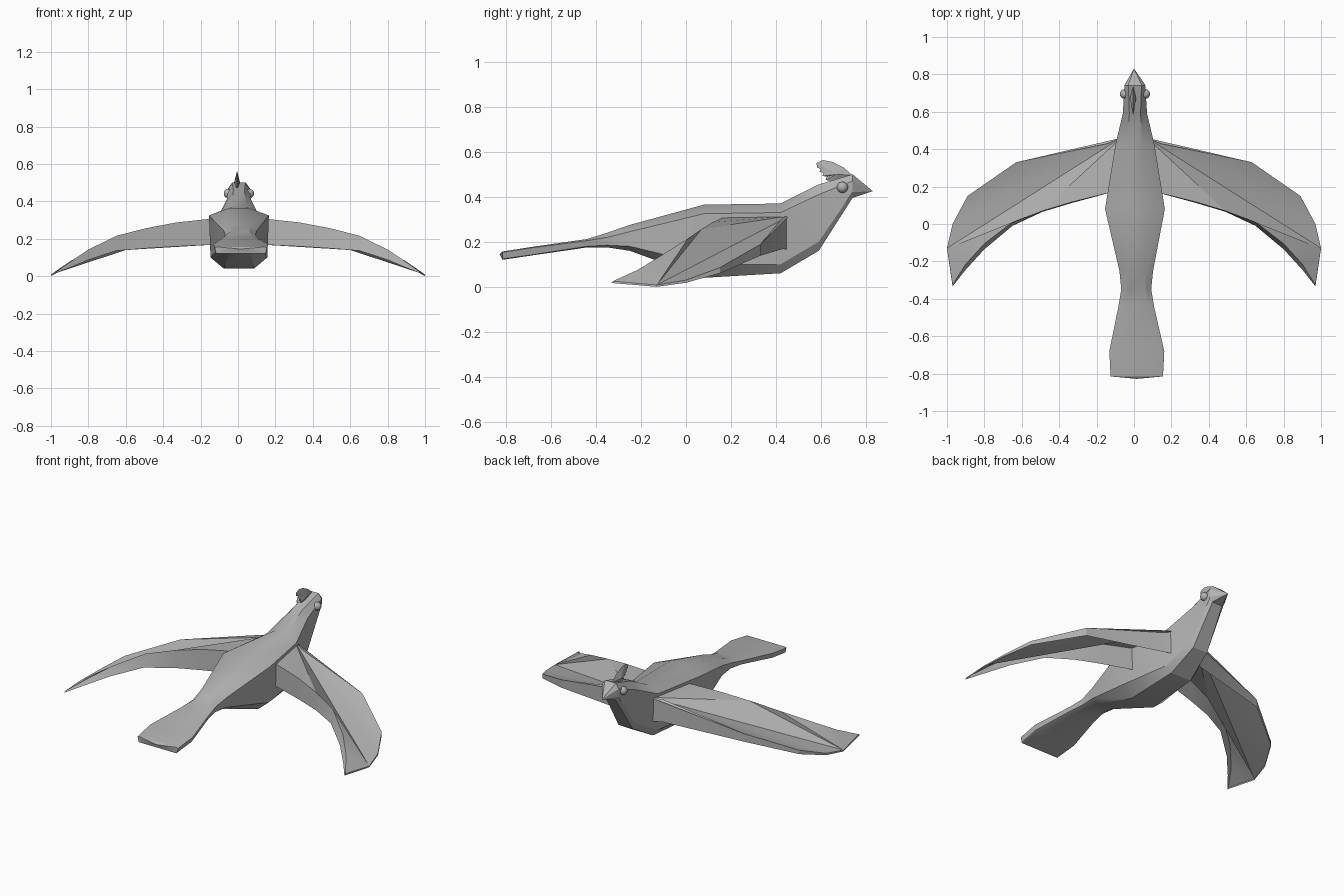
import bpy
import bmesh
from math import radians
from mathutils import Vector

cube = bpy.data.objects.get("Cube")
if cube:
    bpy.data.objects.remove(cube, do_unlink=True)

# One plain colour for the whole bird
grey = bpy.data.materials.new("plain grey")
grey.use_nodes = True
grey.diffuse_color = (0.45, 0.45, 0.45, 1)
grey.node_tree.nodes["Principled BSDF"].inputs["Base Color"].default_value = grey.diffuse_color


def finish(bm, name, smooth_angle=None):
    """Turn a bmesh into a named object with the grey material."""
    bmesh.ops.recalc_face_normals(bm, faces=bm.faces[:])
    mesh = bpy.data.meshes.new(name)
    bm.to_mesh(mesh)
    bm.free()
    mesh.materials.append(grey)
    obj = bpy.data.objects.new(name, mesh)
    bpy.context.scene.collection.objects.link(obj)
    if smooth_angle:
        bpy.ops.object.select_all(action='DESELECT')
        obj.select_set(True)
        bpy.context.view_layer.objects.active = obj
        bpy.ops.object.shade_smooth_by_angle(angle=radians(smooth_angle))


def fan(bm, hub, chain):
    """Triangles from one hub vertex to each edge of a chain."""
    for near, far in zip(chain, chain[1:]):
        bm.faces.new((hub, near, far))


def strip(bm, upper, lower):
    """Quads between two chains of equal length."""
    for i in range(len(upper) - 1):
        bm.faces.new((upper[i], upper[i + 1], lower[i + 1], lower[i]))


def section(y, centre, side, top, base, z_top, z_up, z_low, z_base):
    """Eight-sided body cross-section with separate top, side and base widths."""
    right = [(top, z_top), (side, z_up), (side * 0.95, z_low), (base, z_base)]
    left = [(-x, z) for x, z in reversed(right)]
    return [(centre + x, y, z) for x, z in right + left]


# Body and tail: one loft from the tail end to the face
stations = [
    (-.815, .015, .14, .13, .13, .157, .153, .124, .12),
    (-.68, .015, .147, .13, .13, .178, .174, .143, .14),
    (-.44, .012, .095, .07, .07, .212, .205, .18, .175),
    (-.35, .012, .08, .05, .05, .24, .22, .185, .175),
    (-.25, .012, .09, .05, .05, .275, .245, .18, .16),
    (.08, .005, .16, .05, .08, .365, .325, .1, .04),
    (.42, .005, .105, .04, .07, .37, .33, .1, .06),
    (.59, .005, .065, .03, .05, .455, .41, .2, .16),
    (.74, .005, .055, .035, .035, .5, .47, .42, .395),
]
bm = bmesh.new()
rings = [[bm.verts.new(p) for p in section(*s)] for s in stations]
for near, far in zip(rings, rings[1:]):
    strip(bm, near + near[:1], far + far[:1])
bm.faces.new(rings[-1])
# the tail end bows out slightly at its middle
fan(bm, bm.verts.new((.015, -.828, .145)), rings[0] + rings[0][:1])
finish(bm, "body_and_tail", 26)

# Beak: a pointed cap on the face
bm = bmesh.new()
beak_base = [bm.verts.new((x * 1.06, y, z)) for x, y, z in section(*stations[-1])]
fan(bm, bm.verts.new((0, .83, .425)), beak_base + beak_base[:1])
bm.faces.new(beak_base)
finish(bm, "beak")

# Wing edges: top point, then how far the edge drops below it
leading = [
    ((.07, .46, .315), .15),
    ((.14, .43, .31), .142),
    ((.63, .33, .188), .05),
    ((.89, .15, .085), .025),
    ((.97, 0, .03), .012),
    ((1, -.13, .008), .008),
]
# Trailing edges also lean back by a third value
trailing = [
    ((.1, .175, .312), .142, 0),
    ((.33, .118, .287), .128, .005),
    ((.49, .07, .257), .108, .005),
    ((.65, .01, .216), .08, .02),
    ((.8, -.105, .142), .055, .03),
    ((.9, -.215, .075), .03, .03),
    ((.97, -.325, .025), .008, .008),
]


def wing(name, mirror):
    """Hollow wing: a creased top skin with walls along both edges."""
    bm = bmesh.new()

    def edge(points):
        upper, lower = [], []
        for point, drop, lean in points:
            top = Vector((point[0] * mirror, point[1], point[2]))
            upper.append(bm.verts.new(top))
            lower.append(bm.verts.new(top - Vector((0, lean, drop))))
        strip(bm, upper, lower)
        return upper, lower

    lead, lead_low = edge([(point, drop, 0) for point, drop in leading])
    trail, trail_low = edge(trailing)
    root, corner = lead[0], lead[-1]
    knee = 2
    # front panel, inner panel, then the outer panel behind the crease
    fan(bm, root, lead[1:])
    fan(bm, root, trail[:knee + 1])
    bm.faces.new((root, trail[knee], corner))
    fan(bm, corner, trail[knee:])
    # wingtip edge
    strip(bm, [corner, trail[-1]], [lead_low[-1], trail_low[-1]])
    finish(bm, name, 20)


# Eyes: small round beads
def eye(name, mirror):
    bm = bmesh.new()
    bmesh.ops.create_uvsphere(bm, u_segments=16, v_segments=10, radius=.025)
    bmesh.ops.translate(bm, verts=bm.verts[:], vec=(.005 + .056 * mirror, .695, .442))
    finish(bm, name, 60)


for label, mirror in (("left", 1), ("right", -1)):
    wing(label + "_wing", mirror)
    eye(label + "_eye", mirror)

# Crest: a thin swept fin with a notched rear edge, ridged on both sides
outline = [(.74, .495), (.7, .53), (.65, .555), (.61, .563), (.58, .55),
           (.582, .53), (.6, .527), (.593, .51), (.612, .508), (.606, .492),
           (.626, .49), (.62, .475), (.66, .465)]
bm = bmesh.new()
rim = [bm.verts.new((-.005, y, z)) for y, z in outline]
for offset in (-.016, .016):
    fan(bm, bm.verts.new((offset - .005, .67, .5)), rim + rim[:1])
finish(bm, "crest")
